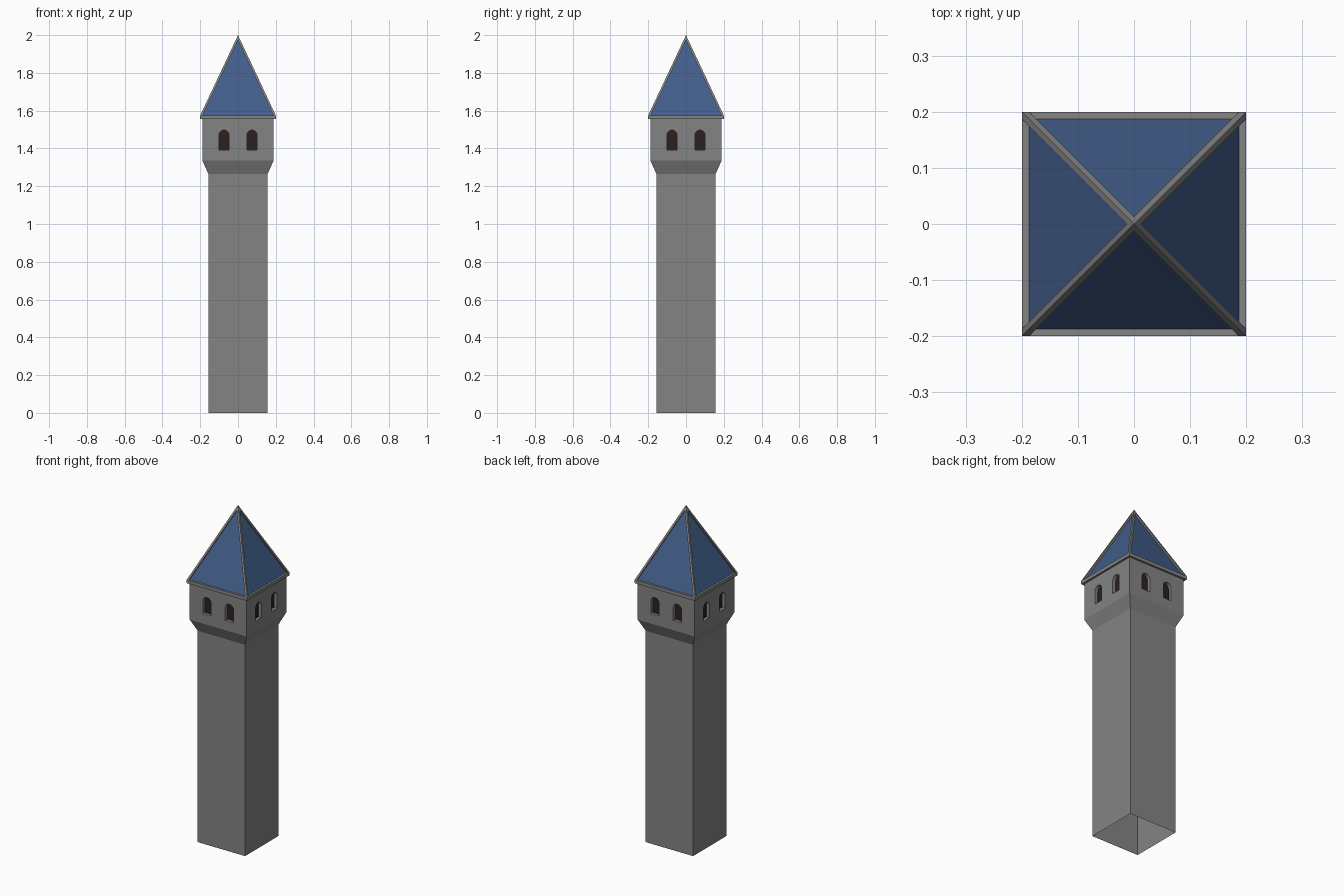
import bpy, bmesh, math
from mathutils import Matrix, Vector

if "Cube" in bpy.data.objects:
    bpy.data.objects.remove(bpy.data.objects["Cube"])

def material(name, rgb):
    m = bpy.data.materials.new(name)
    m.diffuse_color = (*rgb, 1)
    m.use_nodes = True
    m.node_tree.nodes["Principled BSDF"].inputs["Base Color"].default_value = m.diffuse_color
    return m

STONE = material("grey stone", (0.23, 0.23, 0.23))
BLUE = material("blue roof", (0.055, 0.11, 0.25))
DARK = material("dark window", (0.026, 0.014, 0.014))

def finish(bm, name, mats):
    me = bpy.data.meshes.new(name)
    bm.to_mesh(me)
    bm.free()
    for m in mats:
        me.materials.append(m)
    ob = bpy.data.objects.new(name, me)
    bpy.context.collection.objects.link(ob)
    return ob

def turns():
    return [Matrix.Rotation(k * math.pi / 2, 4, 'Z') for k in range(4)]

def square_rings(name, rings, mat, close=False):
    """Skin a list of (half width, z) square rings."""
    bm = bmesh.new()
    loops = [[bm.verts.new((sx * h, sy * h, z))
              for sx, sy in ((-1, -1), (1, -1), (1, 1), (-1, 1))] for h, z in rings]
    pairs = list(zip(loops, loops[1:])) + ([(loops[-1], loops[0])] if close else [])
    for a, b in pairs:
        for i in range(4):
            j = (i + 1) % 4
            bm.faces.new((a[i], a[j], b[j], b[i]))
    return finish(bm, name, [mat])

# Hollow shaft, open at the bottom, flaring into the corbel
W, BELL = 0.157, 0.188
Z_CORBEL, Z_BELL, Z_EAVE, Z_ROOF = 1.265, 1.335, 1.555, 1.575
square_rings("shaft", [(W, 0), (W, Z_CORBEL)], STONE)
square_rings("corbel", [(W, Z_CORBEL), (BELL, Z_BELL)], STONE)

# Belfry walls with two recessed arched windows on each side
def arch(cx, r=0.0275, z0=1.393, z1=1.497, n=10):
    pts = [(cx - r, z0), (cx + r, z0)]
    for i in range(n + 1):
        t = math.pi * i / n
        pts.append((cx + r * math.cos(t), z1 - r + r * math.sin(t)))
    return pts

bm = bmesh.new()
for rot in turns():
    def loop(pts, y):
        return [bm.verts.new(rot @ Vector((x, y, z))) for x, z in pts]
    def ring_edges(vs):
        return [bm.edges.new((vs[i], vs[(i + 1) % len(vs)])) for i in range(len(vs))]
    edges = ring_edges(loop([(-BELL, Z_BELL), (BELL, Z_BELL),
                             (BELL, Z_EAVE), (-BELL, Z_EAVE)], -BELL))
    holes = []
    for cx in (-0.074, 0.074):
        pts = arch(cx)
        front = loop(pts, -BELL)
        edges += ring_edges(front)
        holes.append((front, pts))
    normal = rot.to_3x3() @ Vector((0, -1, 0))
    bmesh.ops.triangle_fill(bm, use_beauty=True, edges=edges, normal=normal)
    for front, pts in holes:
        back = loop(pts, -BELL + 0.02)
        for i in range(len(front)):
            j = (i + 1) % len(front)
            bm.faces.new((front[i], front[j], back[j], back[i]))
        pane = bm.faces.new(back)
        pane.material_index = 1
bm.normal_update()
finish(bm, "belfry", [STONE, DARK])

# Eave band around the roof foot
R, T, APEX = 0.2, 0.0125, 2.0
square_rings("eave", [(R - T, Z_EAVE), (R, Z_EAVE), (R, Z_ROOF), (R - T, Z_ROOF)],
             STONE, close=True)

# Blue roof panels
z_in = APEX - (APEX - Z_ROOF) * T / R
bm = bmesh.new()
for rot in turns():
    bm.faces.new([bm.verts.new(rot @ Vector(p)) for p in
                  ((-(R - T), -(R - T), Z_ROOF), (R - T, -(R - T), Z_ROOF), (0, 0, z_in))])
finish(bm, "roof", [BLUE])

# Raised stone ridges, mitred at the apex
bm = bmesh.new()
for rot in turns():
    c0, a0, i0, b0, c1, a1, i1, b1 = [bm.verts.new(rot @ Vector(p)) for p in (
        (R, R, Z_ROOF), (R - T, R, Z_ROOF), (R - T, R - T, Z_ROOF), (R, R - T, Z_ROOF),
        (0, 0, APEX), (0, T, z_in), (0, 0, z_in), (T, 0, z_in))]
    for f in ((c0, a0, a1, c1), (a0, i0, i1, a1), (i0, b0, b1, i1),
              (b0, c0, c1, b1), (c0, b0, i0, a0)):
        bm.faces.new(f)
finish(bm, "ridges", [STONE])
